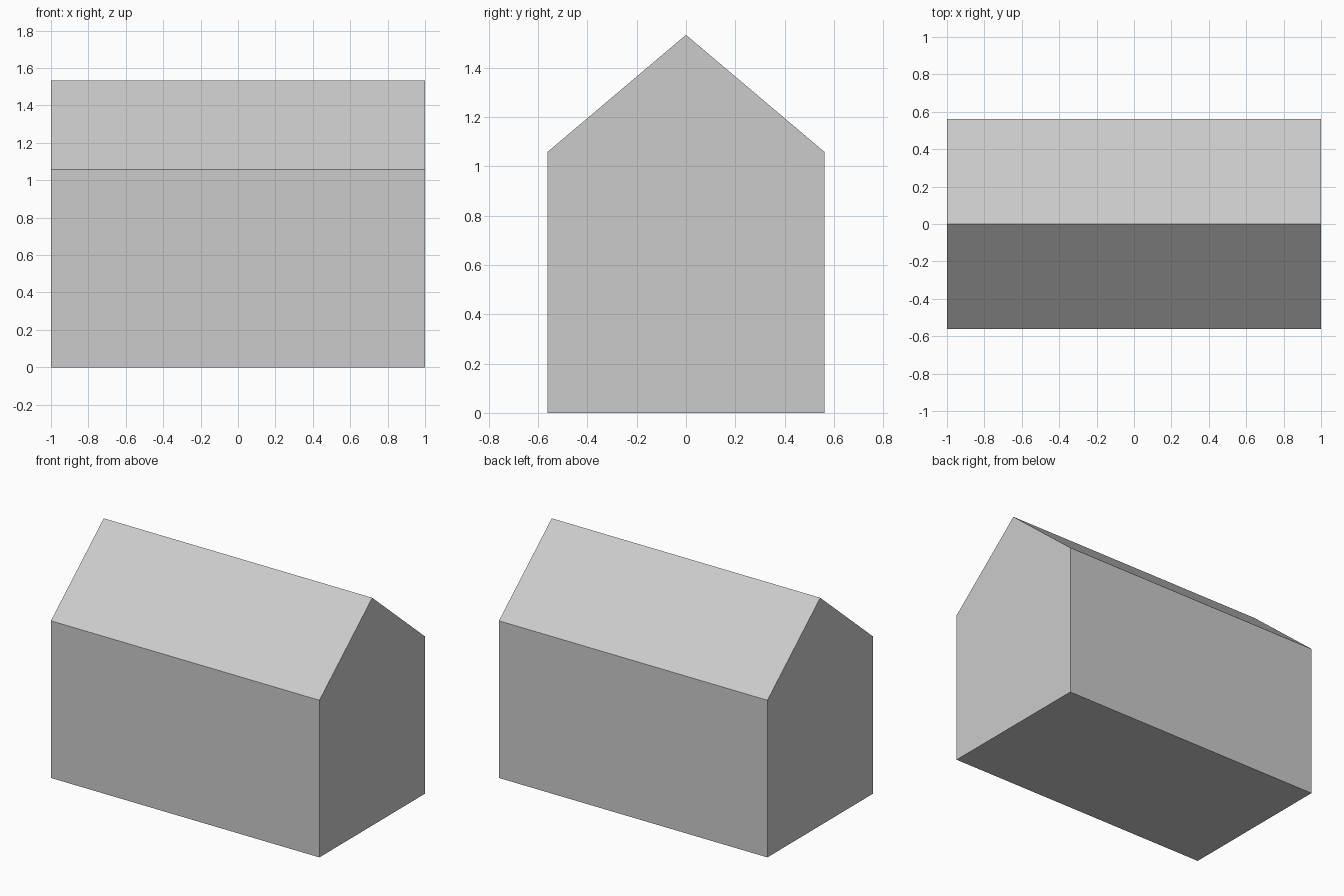
import bpy
import bmesh

if "Cube" in bpy.data.objects:
    bpy.data.objects.remove(bpy.data.objects["Cube"])

HALF_LENGTH = 1.0
HALF_DEPTH = 0.562
WALL_TOP = 1.058
RIDGE = 1.533

# Gabled end profile (y, z), extruded along x
profile = [(-HALF_DEPTH, 0), (HALF_DEPTH, 0), (HALF_DEPTH, WALL_TOP),
           (0, RIDGE), (-HALF_DEPTH, WALL_TOP)]

bm = bmesh.new()
gable = bm.faces.new([bm.verts.new((-HALF_LENGTH, y, z)) for y, z in profile])
result = bmesh.ops.extrude_face_region(bm, geom=[gable], use_keep_orig=True)
moved = [v for v in result["geom"] if isinstance(v, bmesh.types.BMVert)]
bmesh.ops.translate(bm, verts=moved, vec=(2 * HALF_LENGTH, 0, 0))
bmesh.ops.recalc_face_normals(bm, faces=bm.faces[:])

# Closed house body with pitched roof
mesh = bpy.data.meshes.new("house_body")
bm.to_mesh(mesh)
bm.free()
house = bpy.data.objects.new("house_body", mesh)
bpy.context.collection.objects.link(house)
